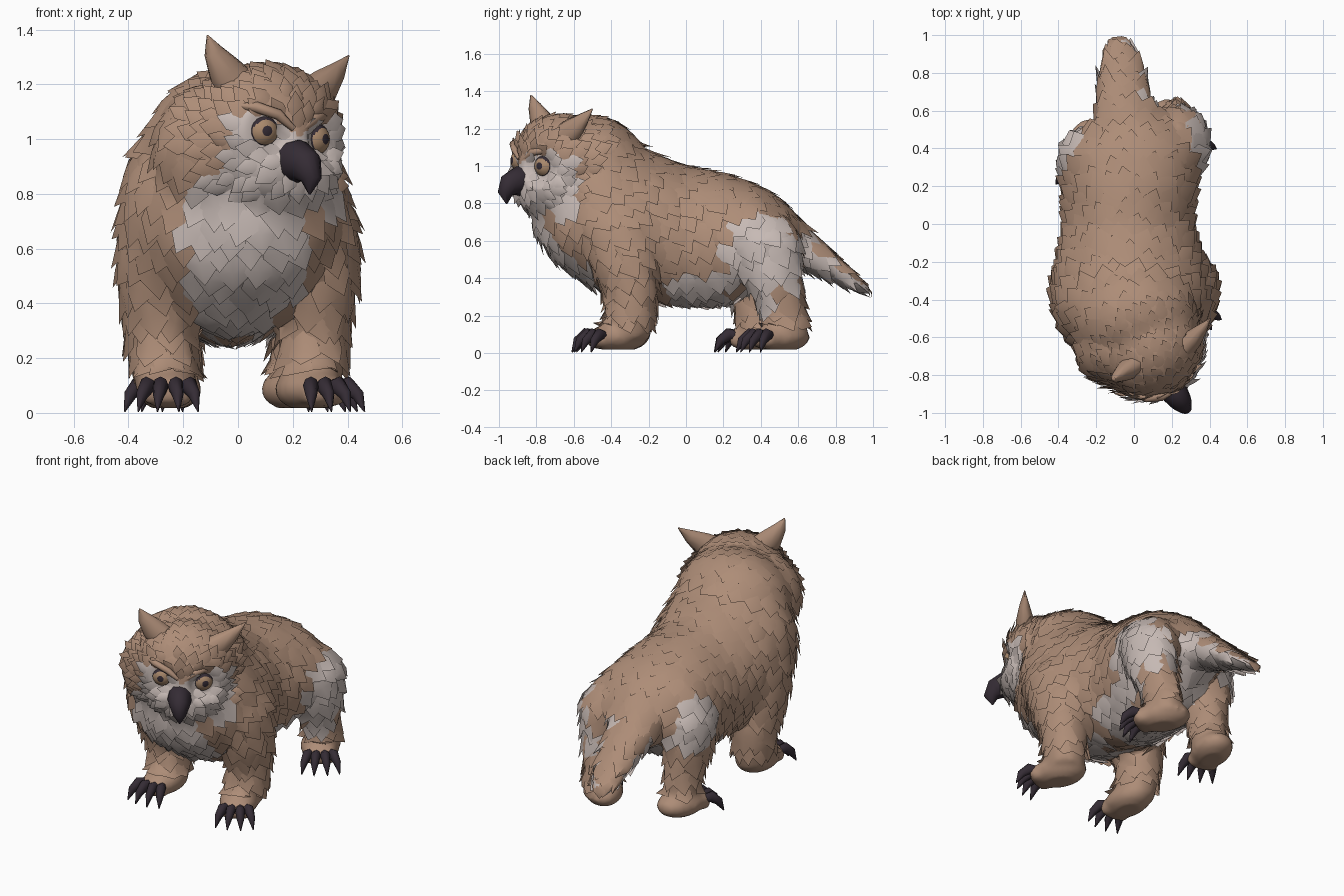
import bpy, bmesh, math, random
from mathutils import Vector, Matrix, kdtree
from mathutils.bvhtree import BVHTree

if "Cube" in bpy.data.objects:
    bpy.data.objects.remove(bpy.data.objects["Cube"])

random.seed(4)
V = Vector


def material(name, rgb):
    m = bpy.data.materials.new(name)
    m.diffuse_color = (*rgb, 1)
    m.use_nodes = True
    m.node_tree.nodes["Principled BSDF"].inputs["Base Color"].default_value = m.diffuse_color
    return m


BROWN = material("brown_feather", (0.42, 0.265, 0.185))
CREAM = material("pale_feather", (0.57, 0.49, 0.46))
DARK = material("dark_horn", (0.035, 0.025, 0.035))
IRIS = material("amber_iris", (0.40, 0.25, 0.15))


def loft(bm, secs, n=20):
    """Closed skin through elliptical sections (centre, half axis, half axis)."""
    rings = []
    for c, a, b in secs:
        rings.append([bm.verts.new(c + a * math.cos(t * math.tau / n) + b * math.sin(t * math.tau / n))
                      for t in range(n)])
    faces = [bm.faces.new(rings[0]), bm.faces.new(rings[-1])]
    for r, s in zip(rings, rings[1:]):
        for i in range(n):
            j = (i + 1) % n
            faces.append(bm.faces.new((r[i], r[j], s[j], s[i])))
    bmesh.ops.recalc_face_normals(bm, faces=faces)


def tube(bm, pts, radii, n=10, wide=1.0, across=None):
    """Tapered tube along points; wide scales its horizontal half axis."""
    secs = []
    for i, p in enumerate(pts):
        t = (pts[min(i + 1, len(pts) - 1)] - pts[max(i - 1, 0)]).normalized()
        side = across or t.cross(V((0, 0, 1))).normalized()
        secs.append((p, side * radii[i] * wide, side.cross(t).normalized() * radii[i]))
    loft(bm, secs, n)


def ball(bm, c, r, yaw=0.0):
    m = Matrix.Translation(c) @ Matrix.Rotation(yaw, 4, 'Z') @ Matrix.Diagonal((*r, 1))
    bmesh.ops.create_icosphere(bm, subdivisions=3, radius=1, matrix=m)


def finish(bm, name, mats, angle=60):
    me = bpy.data.meshes.new(name)
    bm.to_mesh(me)
    bm.free()
    for m in mats:
        me.materials.append(m)
    ob = bpy.data.objects.new(name, me)
    bpy.context.collection.objects.link(ob)
    bpy.context.view_layer.objects.active = ob
    for o in bpy.context.selected_objects:
        o.select_set(False)
    ob.select_set(True)
    bpy.ops.object.shade_smooth_by_angle(angle=math.radians(angle))
    return ob


# Head frame, turned to one side
YAW = math.radians(35)
C = V((0.10, -0.675, 1.02))
F = V((math.sin(YAW), -math.cos(YAW), 0))
U = V((math.cos(YAW), math.sin(YAW), 0))


def head(u, f, z):
    return C + U * u + F * f + V((0, 0, z - C.z - 0.1 * u))


# Body masses: torso, tail, head, legs, paws
bm = bmesh.new()
X, Y, Z = V((1, 0, 0)), V((0, 1, 0)), V((0, 0, 1))
torso = [(-.81, .06, .76, .09, .11), (-.70, .02, .75, .29, .26), (-.55, -.005, .77, .39, .38),
         (-.42, -.015, .755, .41, .445), (-.22, -.02, .69, .385, .40), (0, -.03, .63, .335, .37),
         (.20, -.02, .615, .35, .35), (.38, -.01, .625, .36, .275), (.50, 0, .63, .25, .20),
         (.60, -.01, .61, .14, .12)]
tail = [(.42, -.03, .68, .17, .15), (.60, -.05, .59, .155, .13), (.75, -.06, .49, .13, .085),
        (.90, -.07, .38, .10, .045), (.985, -.08, .33, .055, .018)]
for path in (torso, tail):
    loft(bm, [(V((x, y, z)), X * a, Z * b) for y, x, z, a, b in path], 28)
ball(bm, C, (.285, .25, .26), YAW)
ball(bm, V((.15, -.73, .92)), (.23, .19, .19), YAW)
ball(bm, V((.01, -.50, .99)), (.34, .28, .28))
ball(bm, V((-.03, -.67, .97)), (.275, .21, .25))

fore = [(.86, .24, -.40, .10, .16), (.70, .285, -.38, .15, .21), (.50, .295, -.34, .145, .18),
        (.30, .28, -.29, .125, .135), (.08, .265, -.31, .11, .12)]
hind = [(.74, .22, .40, .09, .13), (.62, .25, .42, .15, .19), (.42, .245, .45, .13, .16),
        (.25, .225, .51, .10, .115), (.08, .22, .55, .095, .11)]
for legs in (fore, hind):
    for s in (-1, 1):
        # the left hind leg stands further forward
        step = lambda z: -.10 - .11 * (.62 - min(z, .62)) if legs is hind and s < 0 else 0
        loft(bm, [(V((s * x + (.1 + step(z)) * .4 * (step(z) < 0), y + step(z), z)), X * a, Y * b)
                  for z, x, y, a, b in legs])

# Paw centre and outward heading in degrees
PAWS = [(V((-.255, -.36, 0)), 0), (V((.26, -.36, 0)), 28), (V((-.25, .40, 0)), -15), (V((.215, .515, 0)), 36)]


def spoke(c, deg, r, z):
    t = math.radians(deg)
    return c + V((math.sin(t) * r, -math.cos(t) * r, z))


FAN = (-26, -9, 9, 26)
for c, a in PAWS:
    ball(bm, c + Z * .085, (.115, .165, .08), math.radians(a))
    for d in FAN:
        ball(bm, spoke(c, a + d, .125, .075), (.038, .05, .055), math.radians(a + d))

body = finish(bm, "body", [BROWN, CREAM])
mod = body.modifiers.new("blend", 'REMESH')
mod.mode = 'VOXEL'
mod.voxel_size = 0.02
bpy.ops.object.modifier_apply(modifier="blend")

BRIDGE = head(-.02, .25, .95)
EYES = [(V((.105, -.925, 1.03)), (F - U * .25).normalized(), "left_eye"),
        (V((.315, -.78, 1.0)), (F + U * .32).normalized(), "right_eye")]


def pale(p, n):
    """Where the pale feathers grow."""
    x, y, z = p
    d = p - C
    u, f = d.dot(U), d.dot(F)
    if z > .76 and d.length < .42 and f > .05 and -.24 < u and y < -.58:
        if z < min(1.08, 1.01 + .6 * abs(u + .02)) - .1 * u and (z > .86 or y < -.63):
            return True
    if .2 < z < .86 and y < -.62 + (.8 - z) * .38:
        if abs(x - .04) < (.10 + .14 * min(1, z / .6) if z < .7 else .21):
            return True
    if y > .58 and abs(x + .05) < .2 and .28 < z < .70:
        patch = (x + .2 * math.sin(y * 60)) > .12
        return patch or n.z < (.5 if x > -.06 else .15)
    if x > .2 and ((y - .40) / .215) ** 2 + ((z - .50) / .28) ** 2 < 1:
        return not (z < .40 and y > .49) and not (z > .6 and x < .30)
    if x < -.22 and ((y - .37) / .14) ** 2 + ((z - .60) / .17) ** 2 < 1:
        return not (z > .66 and x > -.29)
    if -.12 < y < .25 and .2 < z < .42 + .3 * max(0, y):
        return True
    return .30 < z < .55 and abs(x) < .13 and (n.z < -.2 or y > .4)


# Soften the skin, sink the eye sockets, flatten the soles, colour the skin
bm = bmesh.new()
bm.from_mesh(body.data)
for _ in range(3):
    bmesh.ops.smooth_vert(bm, verts=bm.verts, factor=.5, use_axis_x=True, use_axis_y=True, use_axis_z=True)
for v in bm.verts:
    v.co.z = max(v.co.z, .018)
    for e, gaze, _ in EYES:
        h = (v.co - e).dot(gaze)
        flat = (v.co - e - gaze * h).length
        if -.1 < h < .15 and flat < .11:
            v.co -= gaze * (h + .02) * min(1, (.11 - flat) / .04)
bm.normal_update()
for f in bm.faces:
    f.smooth = True
    f.material_index = int(pale(f.calc_center_median(), f.normal))
bm.to_mesh(body.data)
bm.faces.ensure_lookup_table()
skin = BVHTree.FromBMesh(bm)

# Overlapping feathers, each one laid along the skin
spots = [(f.calc_center_median(), f.normal.copy()) for f in bm.faces]
bm.free()
tree = kdtree.KDTree(len(spots))
for i, (p, n) in enumerate(spots):
    tree.insert(p, i)
tree.balance()
order = list(range(len(spots)))
random.shuffle(order)
taken = set()
plumes = bmesh.new()
# across, along, lift
SHAPE = [(0, 0, -.004), (-.42, .3, .004), (-.5, .58, .010), (0, 1, .031), (.5, .58, .010), (.42, .3, .004), (0, .5, .016)]
for i in order:
    p, n = spots[i]
    if i in taken or p.z < .17:
        continue
    if min((p - e).length for e, _, _ in EYES) < .075 or (p - BRIDGE).length < .08:
        continue
    on_head = p.z > .8 and (p - C).length < .34
    for _, k, _ in tree.find_range(p, .042 if on_head else .064):
        taken.add(k)
    if on_head:
        flow = p - BRIDGE
    elif p.y > .58:
        flow = V((0, 1, -.6))
    else:
        flow = V((0, .15 if p.z < .5 else .6, -1))
    flow = flow - n * flow.dot(n)
    if flow.length < 1e-3:
        continue
    flow.normalize()
    flow = Matrix.Rotation(random.uniform(-.25, .25), 3, n) @ flow
    side = n.cross(flow)
    size = random.uniform(.85, 1.2)
    long, wide = (.09, .062) if on_head else (.16, .115)
    flat = .45 if n.z > .6 else 1
    vs = []
    for a, b, lift in SHAPE:
        q = p + side * a * wide * size + flow * (b - .35) * long * size
        q.z = max(q.z, .11)
        loc, nn, _, _ = skin.find_nearest(q)
        vs.append(plumes.verts.new(loc + nn * lift * flat * random.uniform(.8, 1.2)))
    tone = int(pale(p, n))
    for k in range(6):
        f = plumes.faces.new((vs[6], vs[(k + 1) % 6], vs[k]))
        f.material_index = tone
finish(plumes, "feathers", [BROWN, CREAM])

# Ear tufts
bm = bmesh.new()
for pts in ([(.02, -.74, 1.17), (-.05, -.78, 1.25), (-.09, -.81, 1.32), (-.112, -.83, 1.38)],
            [(.24, -.68, 1.13), (.31, -.61, 1.19), (.36, -.555, 1.245), (.405, -.50, 1.305)]):
    tube(bm, [V(q) for q in pts], [.085, .07, .04, .003], 8, .75)
finish(bm, "ear_tufts", [BROWN])

# Brow ridges
bm = bmesh.new()
for s in (-1, 1):
    tube(bm, [head(s * .02 - .02, .235, 1.035), head(s * .08 - .02, .225, 1.08), head(s * .15 - .02, .185, 1.10),
              head(s * .21 - .02, .11, 1.10)], [.012, .020, .020, .005], 8)
finish(bm, "brows", [BROWN])

# Eyes: pupil, iris and dark lid set by angle from the gaze
for e, gaze, name in EYES:
    c = e - gaze * .052
    bm = bmesh.new()
    m = Matrix.Translation(c) @ gaze.to_track_quat('Z', 'Y').to_matrix().to_4x4()
    bmesh.ops.create_uvsphere(bm, u_segments=20, v_segments=30, radius=.062, matrix=m)
    for f in bm.faces:
        d = f.calc_center_median() - c
        a = math.degrees(d.angle(gaze))
        f.material_index = 0 if a < 17 or a > (43 if d.z > .02 else 51) else 1
    finish(bm, name, [DARK, IRIS])

# Hooked beak
bm = bmesh.new()
tube(bm, [head(-.03, f, z) for f, z in ((.16, .915), (.25, .915), (.305, .895), (.335, .85), (.325, .795))],
     [.075, .08, .066, .042, .004], 12, .88, U)
finish(bm, "beak", [DARK])

# Claws
bm = bmesh.new()
for c, a in PAWS:
    for d in FAN:
        tube(bm, [spoke(c, a + d, r, z) for r, z in ((.13, .09), (.175, .10), (.22, .065), (.25, .005))],
             [.028, .034, .025, .003], 8, .85)
finish(bm, "claws", [DARK])
